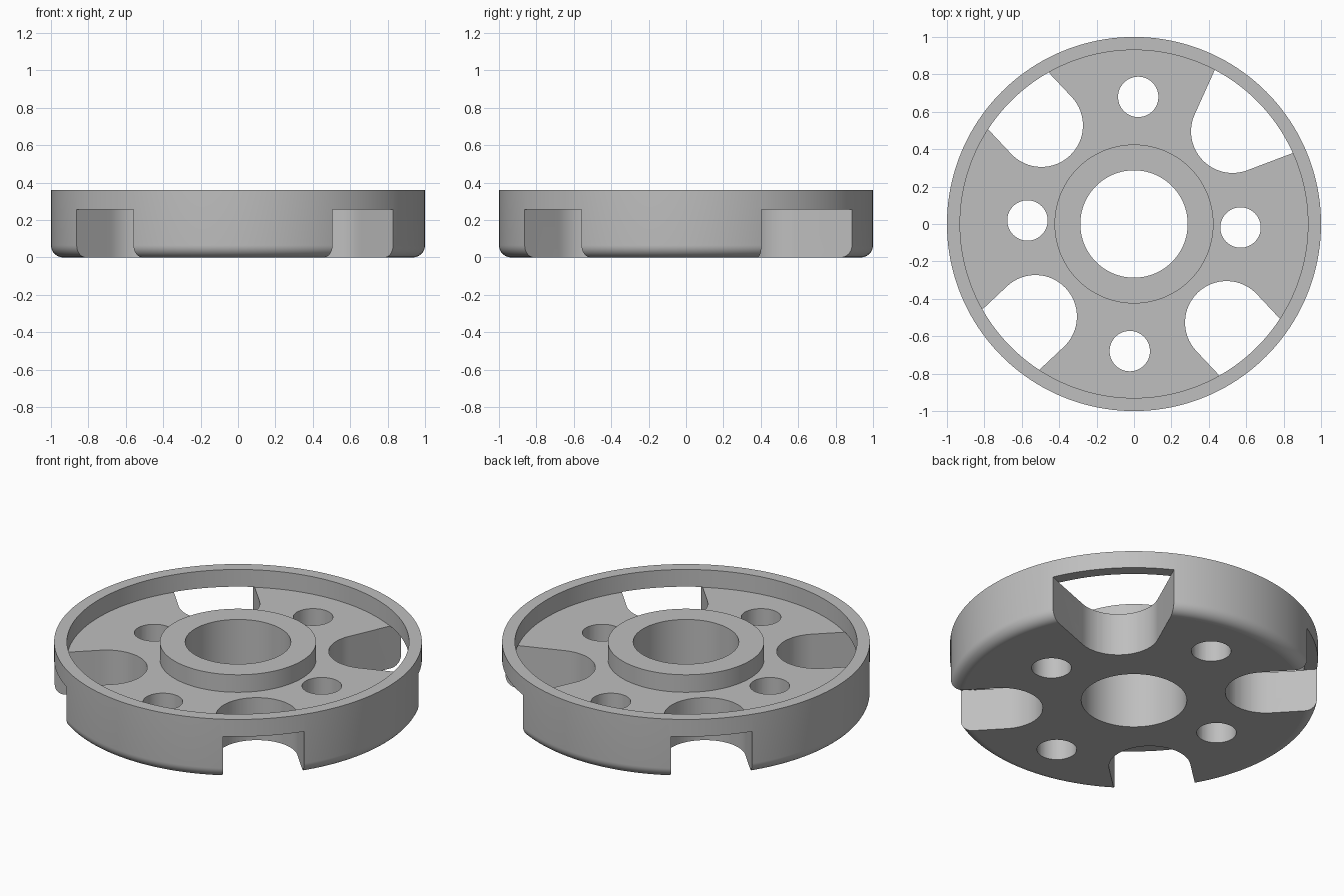
import bpy, bmesh
from math import sin, cos, tan, pi, radians
from mathutils import Matrix

cube = bpy.data.objects.get("Cube")
if cube:
    bpy.data.objects.remove(cube)

HEIGHT, FLOOR = 0.36, 0.255
RIM_IN, HUB_R, BORE_R, FILLET = 0.93, 0.425, 0.287, 0.065
SLOT_R, SLOT_CENTRE = 0.222, 0.723
HOLE_R = 0.108

grey = bpy.data.materials.new("plain grey")
grey.use_nodes = True
colour = (0.52, 0.52, 0.52, 1)
grey.diffuse_color = colour
grey.node_tree.nodes["Principled BSDF"].inputs["Base Color"].default_value = colour


def make_object(name, bm):
    bmesh.ops.recalc_face_normals(bm, faces=bm.faces)
    mesh = bpy.data.meshes.new(name)
    bm.to_mesh(mesh)
    bm.free()
    mesh.materials.append(grey)
    obj = bpy.data.objects.new(name, mesh)
    bpy.context.collection.objects.link(obj)
    return obj


def lathe(name, profile, steps=160):
    """Spin a closed (radius, z) profile around the z axis."""
    bm = bmesh.new()
    rings = []
    for i in range(steps):
        a = 2 * pi * i / steps
        rings.append([bm.verts.new((r * cos(a), r * sin(a), z)) for r, z in profile])
    n = len(profile)
    for i in range(steps):
        a, b = rings[i], rings[(i + 1) % steps]
        for j in range(n):
            k = (j + 1) % n
            bm.faces.new((a[j], b[j], b[k], a[k]))
    return make_object(name, bm)


def add_prism(bm, outline, angle, z0, z1):
    """Extrude a flat outline, turned about the z axis."""
    turn = Matrix.Rotation(radians(angle), 4, 'Z')
    base = bm.faces.new([bm.verts.new(turn @ Matrix.Translation((x, y, z0)).translation)
                         for x, y in outline])
    top = bmesh.ops.extrude_face_region(bm, geom=[base])
    moved = [v for v in top["geom"] if isinstance(v, bmesh.types.BMVert)]
    bmesh.ops.translate(bm, verts=moved, vec=(0, 0, z1 - z0))


def slot_outline(flare):
    """Round-ended slot open outwards, its sides spread by the flare angle."""
    f = radians(flare)
    start, end = pi / 2 + f, 3 * pi / 2 - f
    arc = [(SLOT_CENTRE + SLOT_R * cos(a), SLOT_R * sin(a))
           for a in (start + (end - start) * i / 32 for i in range(33))]
    far = 1.2
    y = arc[0][1] + (far - arc[0][0]) * tan(f)
    return [(far, y)] + arc + [(far, -y)]


def hole_outline(centre):
    return [(centre + HOLE_R * cos(2 * pi * i / 48), HOLE_R * sin(2 * pi * i / 48))
            for i in range(48)]


# Body: bore, hub, recessed floor, raised rim and rounded lower edge
fillet = [(1 - FILLET + FILLET * cos(a), FILLET - FILLET * sin(a))
          for a in (pi / 2 * i / 10 for i in range(11))]
body = lathe("slotted_disc", [(BORE_R, 0), (BORE_R, HEIGHT), (HUB_R, HEIGHT),
                              (HUB_R, FLOOR), (RIM_IN, FLOOR), (RIM_IN, HEIGHT),
                              (1, HEIGHT)] + fillet)

# Cutters: four slots (one flared) and four bolt holes
bm = bmesh.new()
for i in range(4):
    add_prism(bm, slot_outline(22.5 if i == 0 else 0), 43.2 + 90 * i, -0.1, FLOOR + 0.002)
    add_prism(bm, hole_outline(0.68 if i % 2 else 0.57), -1.9 + 90 * i, -0.1, 0.5)
cutter = make_object("slot_and_hole_cutter", bm)
cutter.hide_render = True

cut = body.modifiers.new("cut", 'BOOLEAN')
cut.operation = 'DIFFERENCE'
cut.solver = 'EXACT'
cut.object = cutter
bpy.ops.object.select_all(action='DESELECT')
body.select_set(True)
bpy.context.view_layer.objects.active = body
bpy.ops.object.modifier_apply(modifier="cut")
bpy.data.objects.remove(cutter)

# Smooth curved walls, flat level faces
bpy.ops.object.shade_smooth_by_angle(angle=radians(30))
for face in body.data.polygons:
    if abs(face.normal.z) > 0.999:
        face.use_smooth = False
